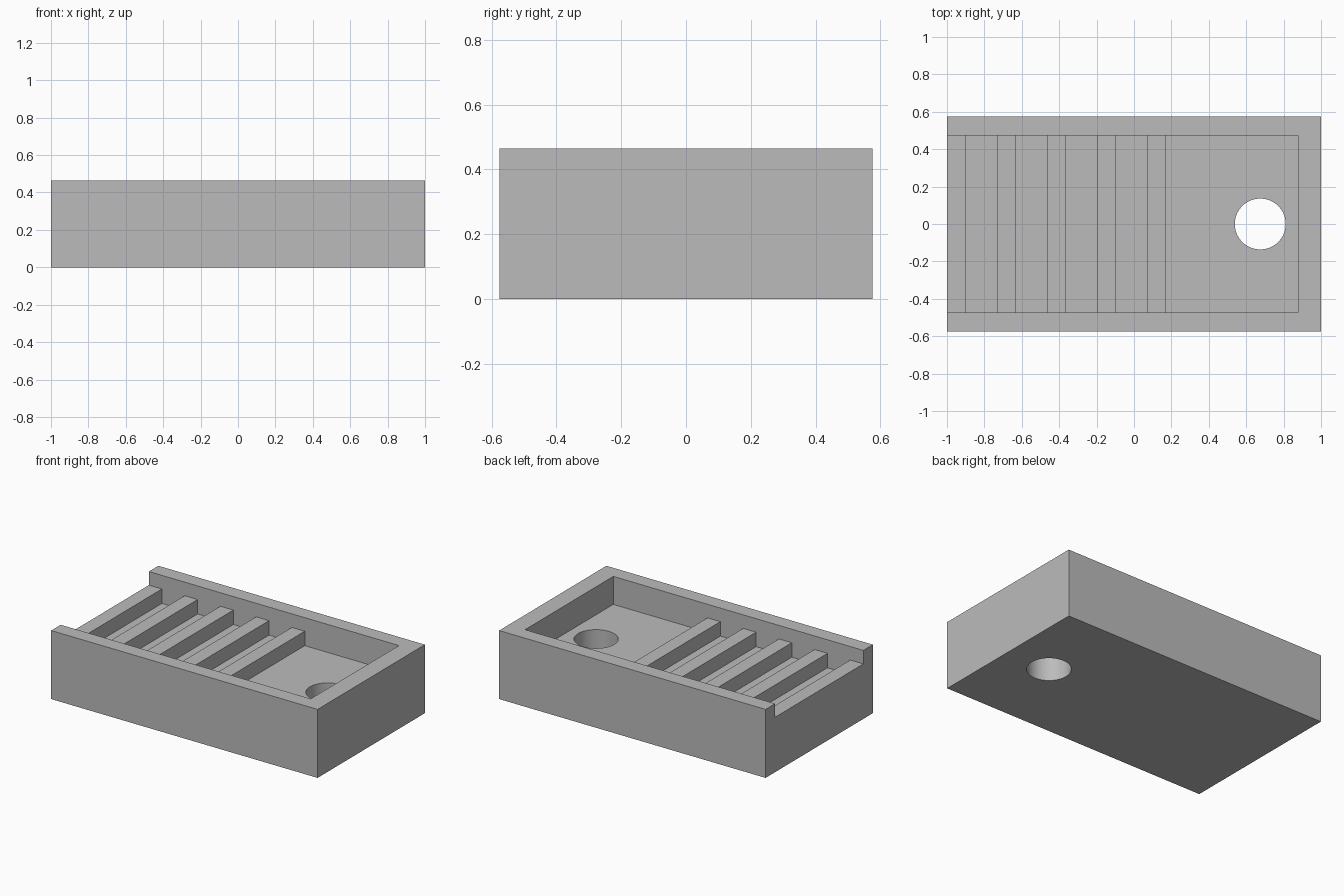
import bpy

cube = bpy.data.objects.get("Cube")
if cube:
    bpy.data.objects.remove(cube, do_unlink=True)

LENGTH, WIDTH, HEIGHT = 2.0, 1.15, 0.465
FLOOR_Z, RIB_TOP = 0.275, 0.373
INNER_Y, INNER_X = 0.473, 0.877

grey = bpy.data.materials.new("plain grey")
grey.use_nodes = True
colour = (0.5, 0.5, 0.5, 1)
grey.diffuse_color = colour
grey.node_tree.nodes["Principled BSDF"].inputs["Base Color"].default_value = colour


def block(name, x0, x1, half_y, z0, z1):
    """Axis-aligned box, symmetric in y."""
    bpy.ops.mesh.primitive_cube_add(size=1, location=((x0 + x1) / 2, 0, (z0 + z1) / 2))
    ob = bpy.context.object
    ob.name = name
    ob.scale = (x1 - x0, 2 * half_y, z1 - z0)
    bpy.ops.object.transform_apply(location=False, rotation=False, scale=True)
    ob.data.materials.append(grey)
    return ob


def combine(target, other, operation):
    """Apply a boolean and remove the helper."""
    mod = target.modifiers.new(operation.lower(), "BOOLEAN")
    mod.operation = operation
    mod.solver = "EXACT"
    mod.object = other
    bpy.context.view_layer.objects.active = target
    bpy.ops.object.modifier_apply(modifier=mod.name)
    bpy.data.objects.remove(other, do_unlink=True)


# Solid body
dish = block("soap_dish", -LENGTH / 2, LENGTH / 2, WIDTH / 2, 0, HEIGHT)

# Tray recess, open at the right end above the first rib
combine(dish, block("recess_cutter", -1.2, INNER_X, INNER_Y, RIB_TOP, 0.7), "DIFFERENCE")

# Deep drain floor beyond the last rib
combine(dish, block("floor_cutter", 0.17, INNER_X, INNER_Y, FLOOR_Z, 0.6), "DIFFERENCE")

# Channels that leave the cross ribs standing
for i in range(4):
    start = -0.902 + i * 0.268
    combine(dish, block("channel_cutter", start, start + 0.171, INNER_Y, FLOOR_Z, 0.6), "DIFFERENCE")

# Round drain hole
bpy.ops.mesh.primitive_cylinder_add(vertices=64, radius=0.136, depth=2, location=(0.675, 0, 0))
drain = bpy.context.object
drain.name = "drain_cutter"
drain.data.materials.append(grey)
combine(dish, drain, "DIFFERENCE")

# Crisp edges with a smooth drain wall
bpy.ops.object.select_all(action="DESELECT")
dish.select_set(True)
bpy.context.view_layer.objects.active = dish
bpy.ops.object.shade_smooth_by_angle()
